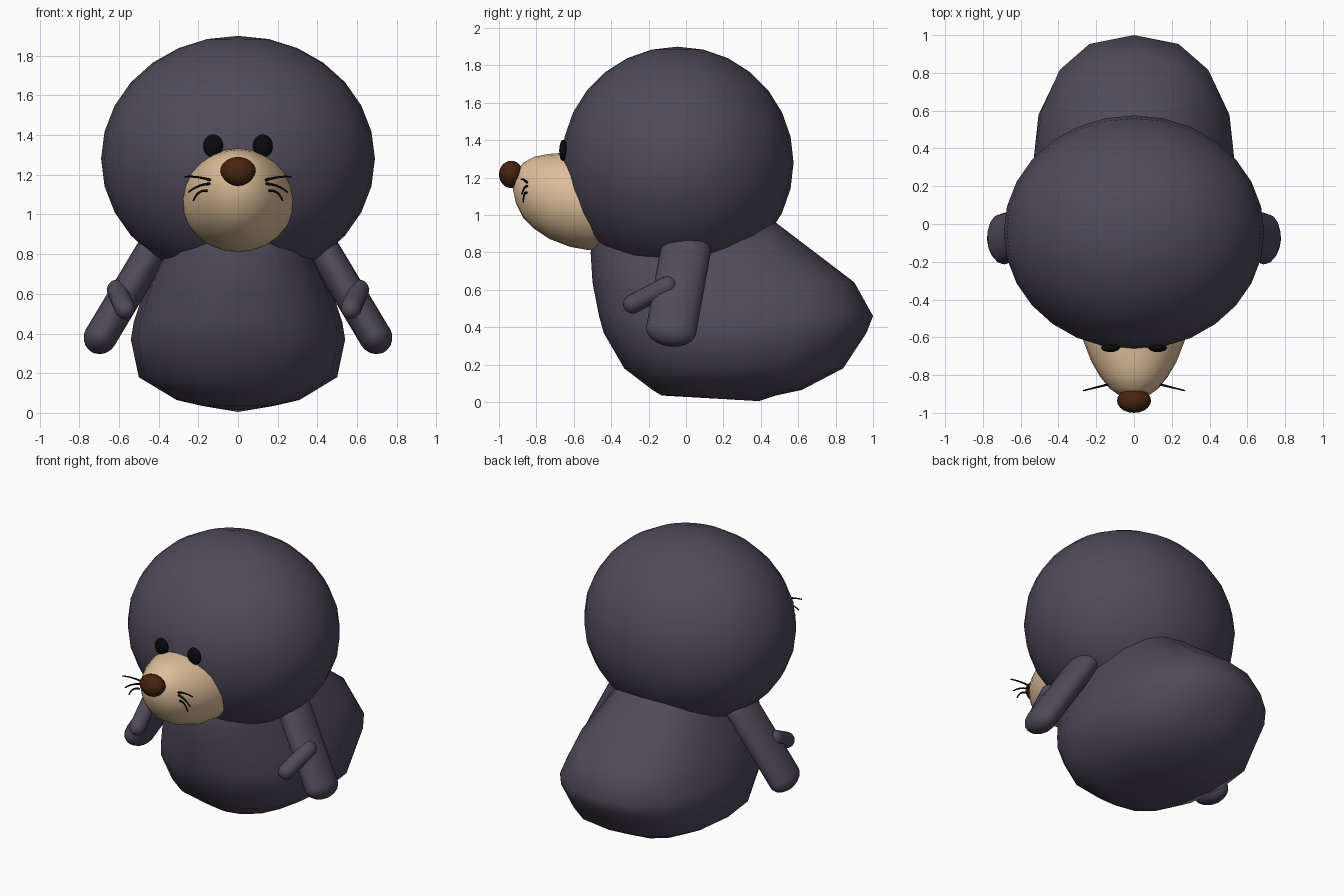
import bpy, bmesh, math
from mathutils import Vector

if "Cube" in bpy.data.objects:
    bpy.data.objects.remove(bpy.data.objects["Cube"])


def material(name, rgb):
    m = bpy.data.materials.new(name)
    m.diffuse_color = (*rgb, 1)
    m.use_nodes = True
    m.node_tree.nodes["Principled BSDF"].inputs["Base Color"].default_value = m.diffuse_color
    return m


FUR = material("dark fur", (0.078, 0.069, 0.102))
CREAM = material("cream", (0.73, 0.52, 0.32))
BROWN = material("nose brown", (0.062, 0.018, 0.005))
BLACK = material("black", (0.003, 0.003, 0.004))


def finish(name, bm, mat, angle=70):
    bmesh.ops.recalc_face_normals(bm, faces=bm.faces)
    me = bpy.data.meshes.new(name)
    bm.to_mesh(me)
    bm.free()
    me.materials.append(mat)
    ob = bpy.data.objects.new(name, me)
    bpy.context.collection.objects.link(ob)
    bpy.ops.object.select_all(action='DESELECT')
    ob.select_set(True)
    bpy.context.view_layer.objects.active = ob
    bpy.ops.object.shade_smooth_by_angle(angle=math.radians(angle))
    return ob


def loft(name, rings, mat, start=None, end=None):
    """Skin a list of rings; optional pole points close the ends."""
    bm = bmesh.new()
    vr = [[bm.verts.new(p) for p in r] for r in rings]
    n = len(vr[0])
    for a, b in zip(vr, vr[1:]):
        for i in range(n):
            j = (i + 1) % n
            bm.faces.new((a[i], a[j], b[j], b[i]))
    for ring, pole in ((vr[0], start), (vr[-1], end)):
        if pole is None:
            bm.faces.new(ring)
        else:
            p = bm.verts.new(pole)
            for i in range(n):
                bm.faces.new((ring[i], ring[(i + 1) % n], p))
    return finish(name, bm, mat)


def oval(centre, u, v, n=16, power=2.0):
    """Superellipse ring spanned by the half-axis vectors u and v."""
    c, u, v = Vector(centre), Vector(u), Vector(v)
    pts = []
    for i in range(n):
        t = 2 * math.pi * i / n
        a, b = math.cos(t), math.sin(t)
        pts.append(c + u * math.copysign(abs(a) ** (2 / power), a)
                   + v * math.copysign(abs(b) ** (2 / power), b))
    return pts


def ball(name, centre, radii, mat, seg=20, rings=12):
    bm = bmesh.new()
    bmesh.ops.create_uvsphere(bm, u_segments=seg, v_segments=rings, radius=1)
    for v in bm.verts:
        v.co = Vector([c + r * k for c, r, k in zip(centre, radii, v.co)])
    return finish(name, bm, mat)


def limb(name, a, b, wide, thin, mat, n=16):
    """Round-ended limb from a to b, wide along y and thin across."""
    a, b = Vector(a), Vector(b)
    d = (b - a).normalized()
    ref = Vector((0, 1, 0)) if abs(d.y) < 0.7 else Vector((0, 0, 1))
    u = (ref - d * ref.dot(d)).normalized()
    v = d.cross(u)
    rings = []
    cap = [math.radians(k) for k in (75, 55, 35, 15, 0)]
    for centre, sign, angles in ((a, -1, cap), (b, 1, cap[::-1])):
        for t in angles:
            rings.append(oval(centre + d * sign * thin * math.sin(t),
                              u * wide * math.cos(t), v * thin * math.cos(t), n))
    return loft(name, rings, mat, a - d * thin, b + d * thin)


# Body: stacked horizontal sections (z, front y, back y, half width)
sections = [
    (0.035, -0.13, 0.48, 0.18), (0.065, -0.18, 0.62, 0.31),
    (0.18, -0.33, 0.84, 0.50), (0.37, -0.44, 0.965, 0.54),
    (0.46, -0.465, 1.0, 0.525), (0.64, -0.50, 0.90, 0.465),
    (0.80, -0.51, 0.69, 0.385), (0.96, -0.48, 0.48, 0.31),
    (1.10, -0.35, 0.30, 0.22)]
loft("body", [oval((0, (f + b) / 2, z), (w, 0, 0), (0, (b - f) / 2, 0), 16, 2.4)
              for z, f, b, w in sections], FUR, start=(0, 0.39, 0.005))

# Head
ball("head", (0, -0.045, 1.28), (0.69, 0.62, 0.62), FUR, 28, 14)

# Muzzle: sections along y (y, low z, high z, half width)
snout = [(-0.40, 0.81, 1.33, 0.285), (-0.52, 0.812, 1.335, 0.285),
         (-0.62, 0.83, 1.335, 0.268), (-0.73, 0.872, 1.327, 0.225),
         (-0.81, 0.925, 1.312, 0.178), (-0.87, 0.985, 1.28, 0.13),
         (-0.91, 1.065, 1.225, 0.075)]
loft("muzzle", [oval((0, y, (lo + hi) / 2), (w, 0, 0), (0, 0, (hi - lo) / 2), 24)
                for y, lo, hi, w in snout], CREAM, end=(0, -0.928, 1.15))

# Nose, narrower towards the bottom
nose = ball("nose", (0, -0.935, 1.217), (0.09, 0.065, 0.073), BROWN)
for v in nose.data.vertices:
    v.co.x *= 1 + 1.8 * min(0, v.co.z - 1.217)

for side, s in (("left", 1), ("right", -1)):
    # Eyes
    ball(side + "_eye", (s * 0.125, -0.656, 1.345), (0.05, 0.022, 0.058), BLACK, 16, 10)

    # Arms with a thumb
    limb(side + "_arm", (s * 0.43, 0.0, 0.82), (s * 0.695, -0.08, 0.38),
         0.135, 0.083, FUR)
    limb(side + "_thumb", (s * 0.61, -0.10, 0.62), (s * 0.57, -0.285, 0.525),
         0.052, 0.052, FUR, 12)

    # Whiskers
    for k, path in enumerate((
            ((0.13, 1.17), (0.20, 1.195), (0.27, 1.19)),
            ((0.13, 1.155), (0.20, 1.155), (0.25, 1.112)),
            ((0.155, 1.12), (0.205, 1.125), (0.225, 1.068)))):
        p0, p1, p2 = [Vector((s * x, -0.815 - 0.25 * x, z)) for x, z in path]
        rings = []
        for i in range(9):
            t = i / 8
            c = p0 * (1 - t) ** 2 + p1 * 2 * t * (1 - t) + p2 * t * t
            d = (p1 - p0) * (1 - t) + (p2 - p1) * t
            d.normalize()
            u = d.cross(Vector((0, 1, 0))).normalized()
            r = 0.007 * (1 - 0.4 * t)
            rings.append(oval(c, u * r, d.cross(u) * r, 6))
        loft(f"{side}_whisker_{k + 1}", rings, BLACK)
